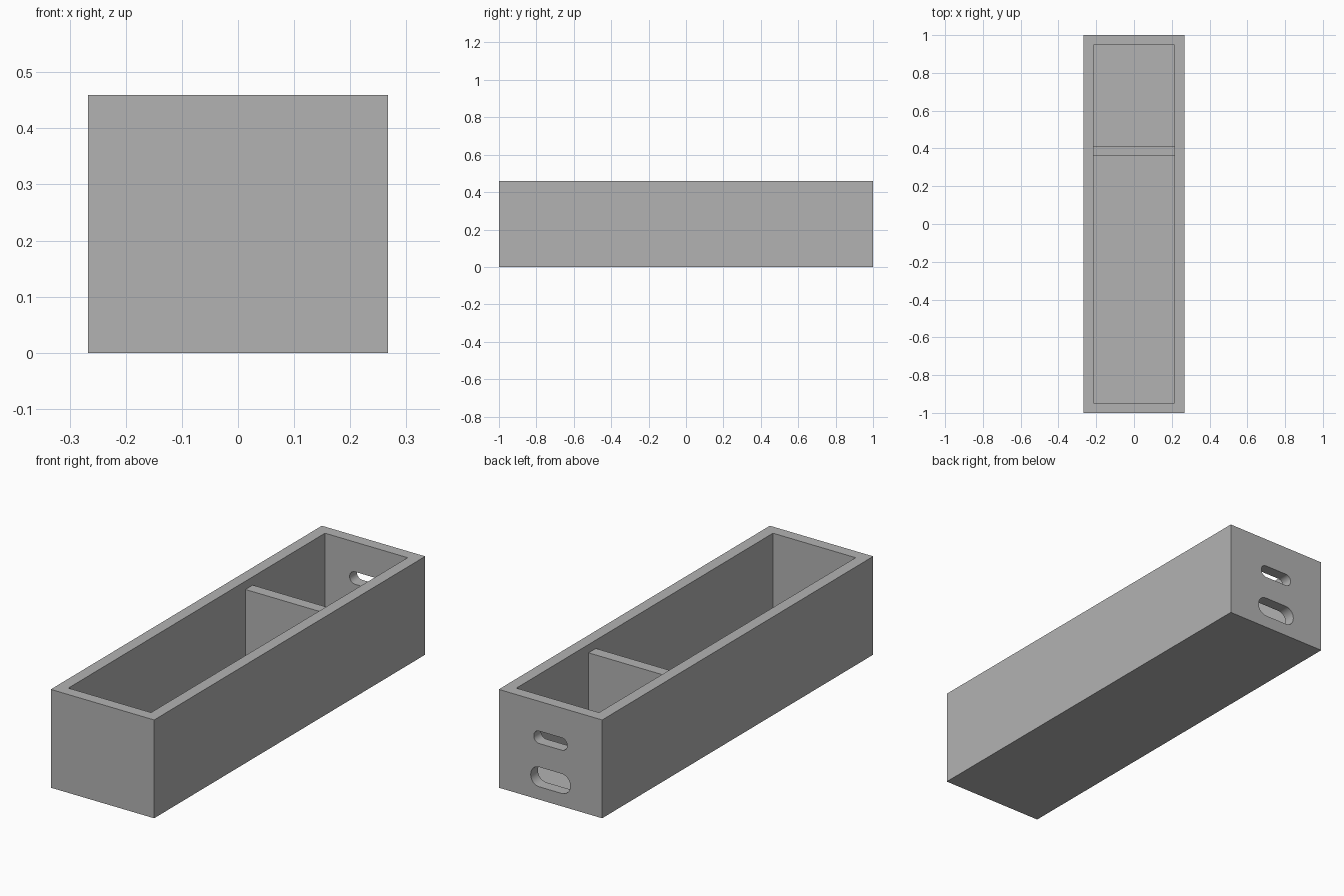
import bpy
import bmesh
from mathutils import Matrix

cube = bpy.data.objects.get("Cube")
if cube:
    bpy.data.objects.remove(cube, do_unlink=True)

# Main dimensions
WIDTH, LENGTH, HEIGHT, WALL = 0.534, 2.0, 0.459, 0.0535
INNER_W, INNER_L = WIDTH - 2 * WALL, LENGTH - 2 * WALL

grey = bpy.data.materials.new("plain grey")
grey.use_nodes = True
grey.diffuse_color = (0.45, 0.45, 0.45, 1)
grey.node_tree.nodes["Principled BSDF"].inputs["Base Color"].default_value = grey.diffuse_color


def add_box(name, size, centre, radius=0.0):
    """Box, optionally with its edges along y rounded."""
    bm = bmesh.new()
    bmesh.ops.create_cube(bm, size=1, matrix=Matrix.Translation(centre) @ Matrix.Diagonal((*size, 1)))
    if radius:
        along_y = [e for e in bm.edges
                   if abs(e.verts[0].co.y - e.verts[1].co.y) > size[1] / 2]
        bmesh.ops.bevel(bm, geom=along_y, offset=radius, segments=8,
                        profile=0.5, affect='EDGES')
    mesh = bpy.data.meshes.new(name)
    bm.to_mesh(mesh)
    bm.free()
    mesh.materials.append(grey)
    obj = bpy.data.objects.new(name, mesh)
    bpy.context.collection.objects.link(obj)
    return obj


def cut(target, cutter):
    """Subtract a cutter and remove it."""
    mod = target.modifiers.new("cut", 'BOOLEAN')
    mod.operation = 'DIFFERENCE'
    mod.solver = 'EXACT'
    mod.object = cutter
    cutter.hide_render = True
    bpy.context.view_layer.objects.active = target
    bpy.ops.object.modifier_apply(modifier=mod.name)
    bpy.data.objects.remove(cutter, do_unlink=True)


# Open tray with a solid floor
tray = add_box("tray", (WIDTH, LENGTH, HEIGHT), (0, 0, HEIGHT / 2))
cut(tray, add_box("cavity_cutter", (INNER_W, INNER_L, HEIGHT), (0, 0, WALL + HEIGHT / 2)))

# Two rounded slots through the back wall: width, height, centre z
for slot_w, slot_h, z in ((0.172, 0.058, 0.291), (0.204, 0.092, 0.106)):
    cut(tray, add_box("slot_cutter", (slot_w, 4 * WALL, slot_h),
                      (0, LENGTH / 2 - WALL / 2, z), slot_h * 0.48))

# Cross wall, slightly lower than the rim
DIVIDER_TOP = 0.42
add_box("divider", (INNER_W, WALL, DIVIDER_TOP - WALL),
        (0, 0.387, (DIVIDER_TOP + WALL) / 2))

# Soft shading inside the slot ends, sharp elsewhere
bpy.ops.object.select_all(action='DESELECT')
tray.select_set(True)
bpy.context.view_layer.objects.active = tray
bpy.ops.object.shade_smooth_by_angle()
